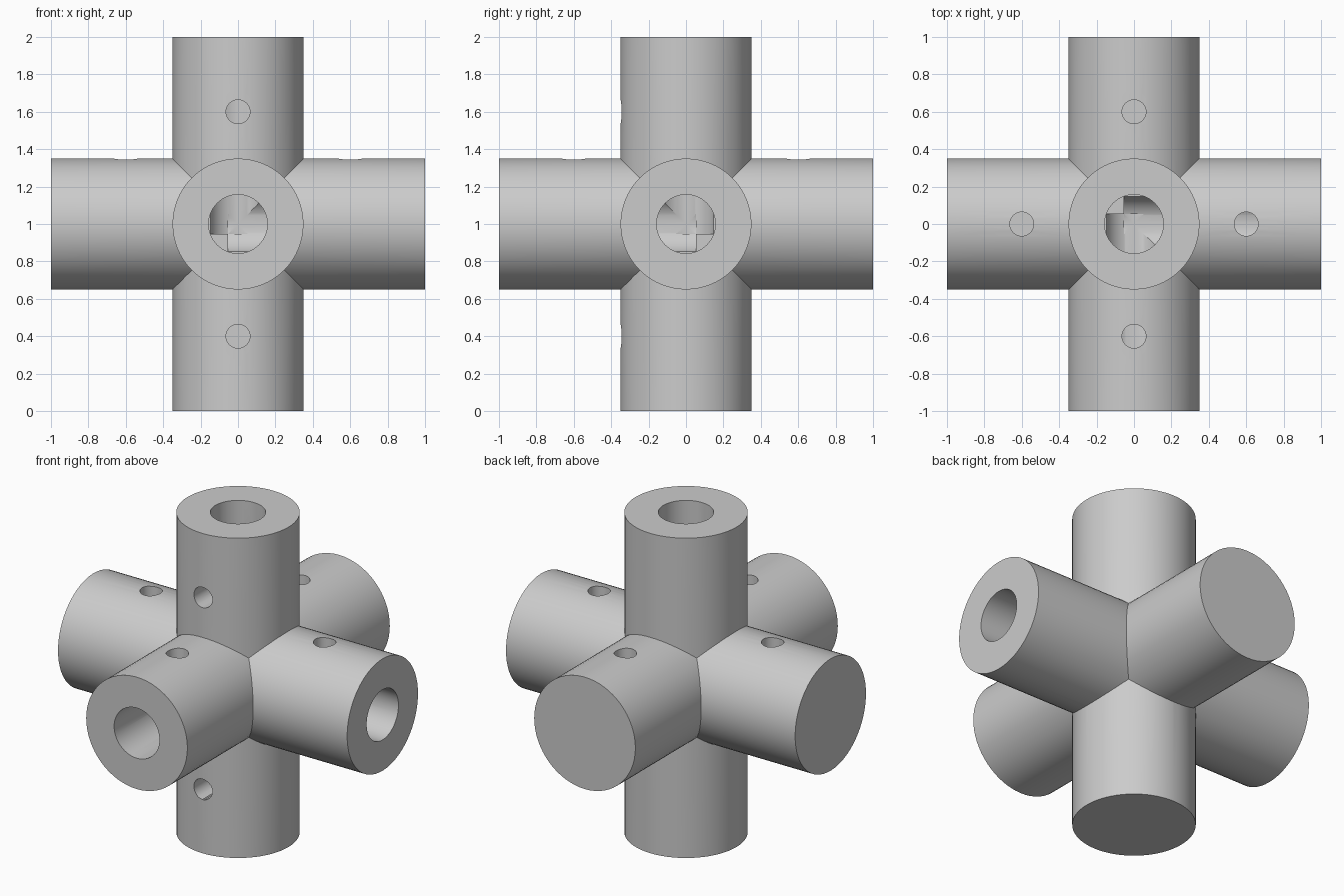
import bpy
import math
from mathutils import Vector

if "Cube" in bpy.data.objects:
    bpy.data.objects.remove(bpy.data.objects["Cube"], do_unlink=True)

CENTRE = Vector((0, 0, 1))
X, Y, Z = Vector((1, 0, 0)), Vector((0, 1, 0)), Vector((0, 0, 1))
TUBE_RADIUS, BORE_RADIUS, SCREW_RADIUS = 0.35, 0.157, 0.064
BORE_STOP = 0.053      # how far each bore runs past the centre
SCREW_OFFSET = 0.6     # screw hole position along each arm

grey = bpy.data.materials.new("plain grey")
grey.use_nodes = True
colour = (0.6, 0.6, 0.6, 1)
grey.diffuse_color = colour
grey.node_tree.nodes["Principled BSDF"].inputs["Base Color"].default_value = colour


def rod(name, start, end, radius, sides):
    """Cylinder between two points given relative to the hub centre."""
    axis = end - start
    bpy.ops.mesh.primitive_cylinder_add(
        vertices=sides, radius=radius, depth=axis.length,
        location=CENTRE + (start + end) / 2,
        rotation=axis.to_track_quat('Z', 'Y').to_euler())
    obj = bpy.context.object
    obj.name = name
    obj.data.materials.append(grey)
    return obj


def combine(target, tool, operation):
    """Apply a boolean and discard the tool."""
    tool.hide_render = True
    mod = target.modifiers.new(operation.lower(), 'BOOLEAN')
    mod.operation = operation
    mod.solver = 'EXACT'
    mod.object = tool
    bpy.context.view_layer.objects.active = target
    bpy.ops.object.modifier_apply(modifier=mod.name)
    bpy.data.objects.remove(tool, do_unlink=True)


# Six-armed body from three crossing tubes
connector = rod("six_way_connector", -Z, Z, TUBE_RADIUS, 64)
for axis in (X, Y):
    combine(connector, rod("cross_tube", -axis, axis, TUBE_RADIUS, 64), 'UNION')

# Blind bores in the front, +x and top arms, meeting at the centre
for axis in (X, -Y, Z):
    bore = rod("bore_cutter", axis * -BORE_STOP, axis * 1.1, BORE_RADIUS, 64)
    combine(connector, bore, 'DIFFERENCE')

# Screw holes: on top of the level arms, on the front of the upright arms
for axis, side in ((X, Z), (Y, Z), (Z, -Y)):
    for sign in (-1, 1):
        base = axis * sign * SCREW_OFFSET
        screw = rod("screw_cutter", base, base + side * 0.5, SCREW_RADIUS, 32)
        combine(connector, screw, 'DIFFERENCE')

# Smooth walls with crisp edges
bpy.ops.object.select_all(action='DESELECT')
connector.select_set(True)
bpy.context.view_layer.objects.active = connector
bpy.ops.object.transform_apply(location=True, rotation=True, scale=True)
bpy.ops.object.shade_smooth_by_angle(angle=math.radians(25))
